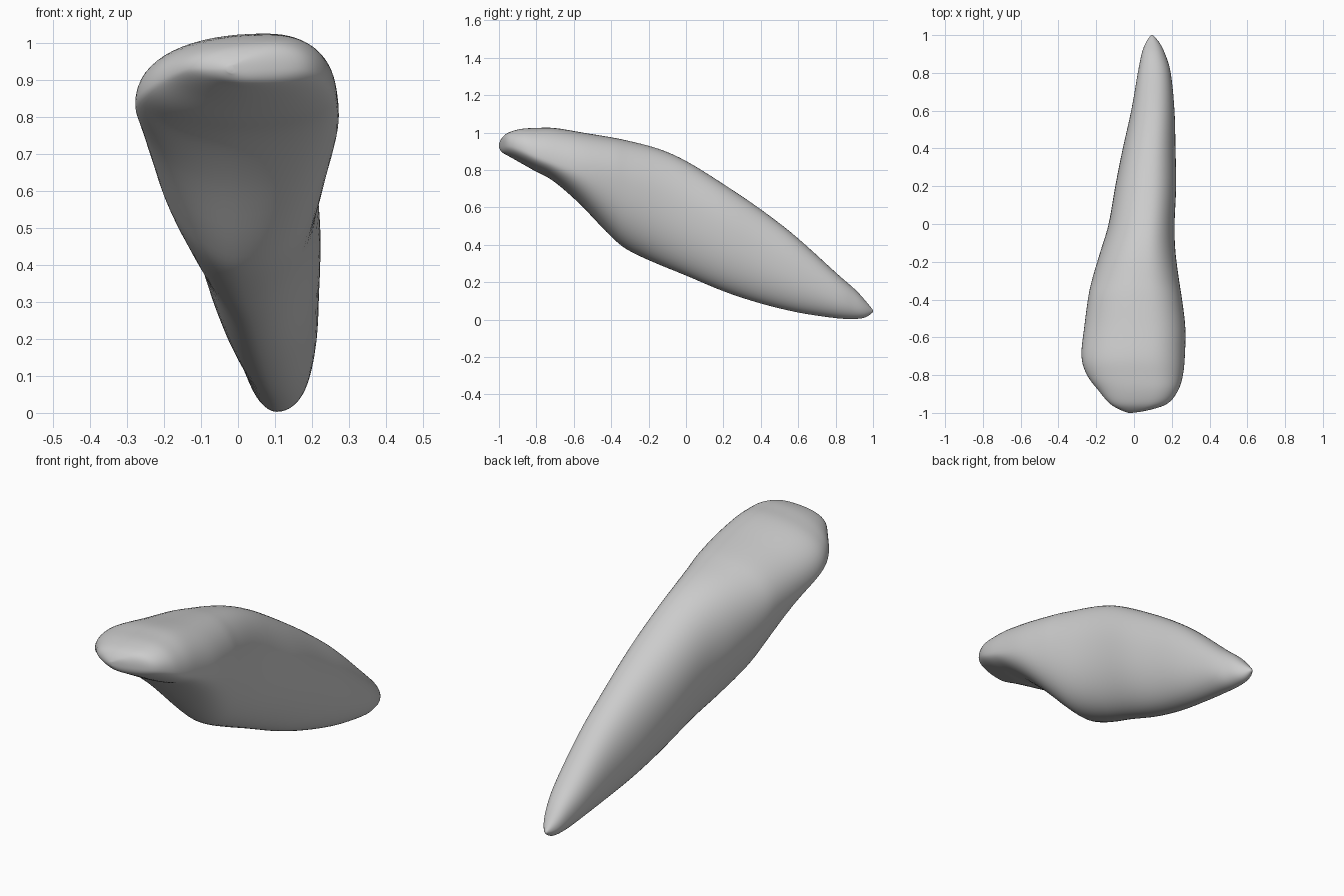
import bpy, bmesh
from math import cos, sin, tau

cube = bpy.data.objects.get("Cube")
if cube:
    bpy.data.objects.remove(cube, do_unlink=True)

# Plain grey material
grey = bpy.data.materials.new("light_grey")
grey.use_nodes = True
colour = (0.6, 0.6, 0.6, 1)
grey.diffuse_color = colour
grey.node_tree.nodes["Principled BSDF"].inputs["Base Color"].default_value = colour

# Stations along the body: y, x min, x max, z bottom, z top, height share of widest line
stations = [
    (-1, -.03, -.01, .92, .94, .5),
    (-.985, -.07, .08, .895, .97, .48),
    (-.95, -.13, .18, .875, 1, .45),
    (-.88, -.19, .235, .835, 1.02, .4),
    (-.8, -.25, .26, .79, 1.025, .35),
    (-.7, -.28, .27, .735, 1.025, .35),
    (-.55, -.265, .273, .6, 1, .48),
    (-.4, -.245, .255, .44, .975, .6),
    (-.3, -.225, .24, .365, .955, .6),
    (-.15, -.18, .22, .295, .915, .58),
    (0, -.135, .215, .235, .85, .56),
    (.2, -.1, .224, .15, .725, .55),
    (.4, -.06, .22, .085, .59, .52),
    (.6, -.015, .215, .037, .435, .5),
    (.8, .02, .195, .007, .25, .5),
    (.9, .04, .165, .003, .165, .5),
    (.96, .062, .135, .012, .1, .5),
    (1, .09, .1, .04, .05, .5),
]
STEPS, SIDES = 5, 64


def spline(a, b, c, d, t):
    """Smooth curve from b to c."""
    return b + t / 2 * (c - a + t * (2*a - 5*b + 4*c - d + t * (3*(b - c) + d - a)))


def sample():
    last = len(stations) - 1
    for i in range(last):
        keys = [stations[min(max(j, 0), last)] for j in range(i - 1, i + 3)]
        for s in range(STEPS):
            yield [spline(*column, s / STEPS) for column in zip(*keys)]
    yield stations[last]


def section(y, left, right, bottom, top, share):
    """Four rounded quarters joined at the ridge, keel and both flanks."""
    ridge = left + (right - left) * (.58 - .09 * y)
    keel = (left + right) / 2
    waist = bottom + (top - bottom) * share
    points = []
    for k in range(SIDES):
        c, s = cos(tau * k / SIDES), sin(tau * k / SIDES)
        upper = s >= 0
        power = 2 / 2.2 if upper else 2 / (1.75 if c < 0 else 2.1)
        u, v = abs(c) ** power, abs(s) ** power
        middle = ridge if upper else keel
        flank = right if c > 0 else left
        points.append((middle + (flank - middle) * u, y,
                       waist + ((top if upper else bottom) - waist) * v))
    return points


# Body skinned over the cross-sections
bm = bmesh.new()
rings = [[bm.verts.new(p) for p in section(*row)] for row in sample()]
for a, b in zip(rings, rings[1:]):
    for k in range(SIDES):
        n = (k + 1) % SIDES
        bm.faces.new((a[k], a[n], b[n], b[k]))
bm.faces.new(rings[0])
bm.faces.new(rings[-1])

# Soften the joins between quarters
for _ in range(3):
    bmesh.ops.smooth_vert(bm, verts=[v for r in rings[2:-2] for v in r], factor=.5,
                          use_axis_x=True, use_axis_y=False, use_axis_z=True)
bmesh.ops.recalc_face_normals(bm, faces=bm.faces)
for face in bm.faces:
    face.smooth = True
mesh = bpy.data.meshes.new("tapered_body")
bm.to_mesh(mesh)
bm.free()
mesh.materials.append(grey)
body = bpy.data.objects.new("tapered_body", mesh)
bpy.context.collection.objects.link(body)
